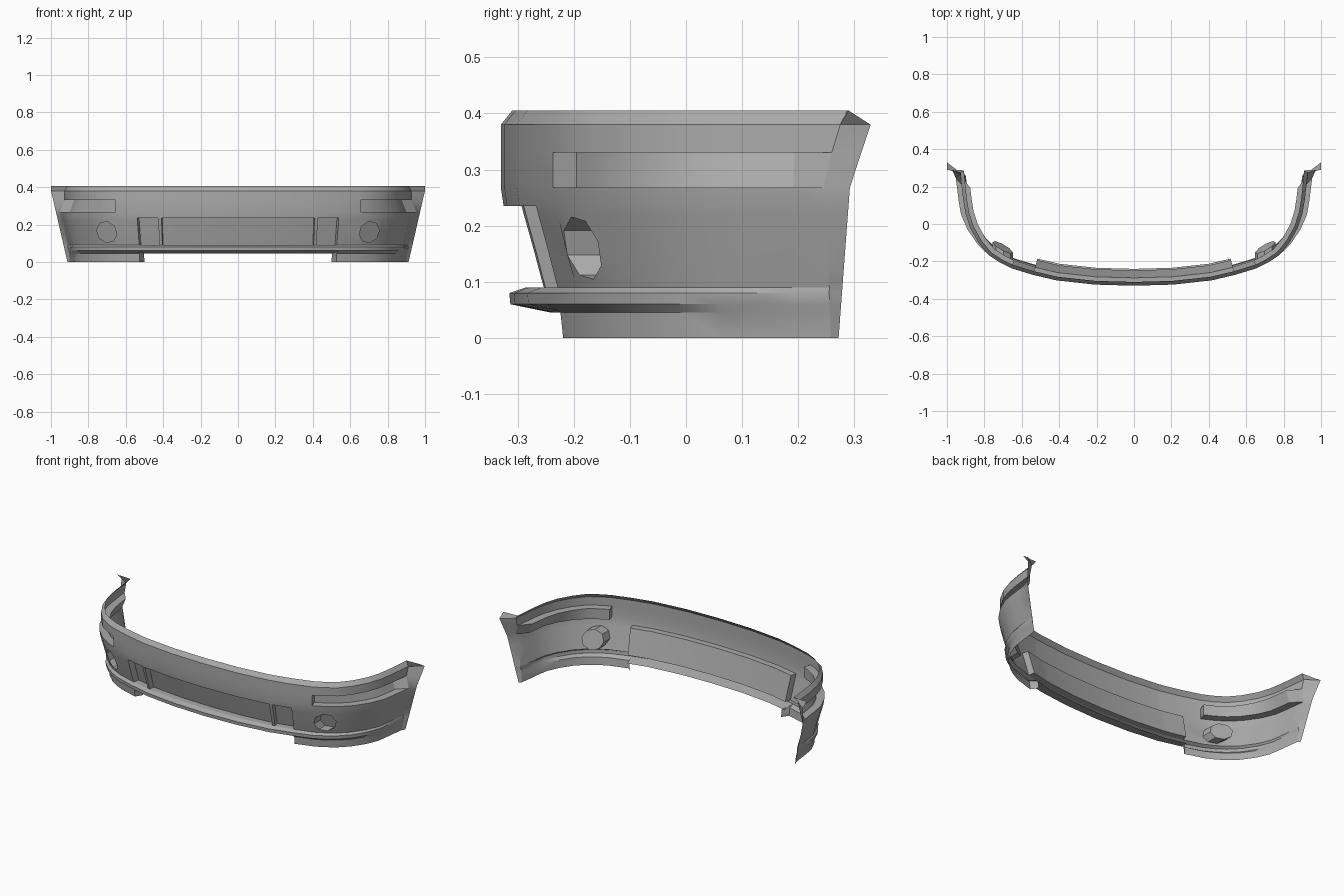
import bpy, bmesh, math
from mathutils import Vector

cube = bpy.data.objects.get("Cube")
if cube:
    bpy.data.objects.remove(cube)

grey = bpy.data.materials.new("bumper grey")
grey.use_nodes = True
colour = (0.4, 0.4, 0.4, 1)
grey.diffuse_color = colour
grey.node_tree.nodes["Principled BSDF"].inputs["Base Color"].default_value = colour

# Plan curve of the left half, from the centre round to the rear edge
PLAN = [(0, -.33), (.21, -.324), (.41, -.302), (.43, -.298), (.54, -.272),
        (.655, -.237), (.715, -.207), (.775, -.168), (.835, -.11), (.89, -.03),
        (.925, .05), (.937, .12), (.945, .185), (.953, .245), (.97, .29)]
# Height and inward offset of each row, top to bottom
ROWS = [(.405, .02), (.38, 0), (.33, 0), (.268, 0), (.235, .005), (.22, .009),
        (.16, .026), (.10, .042), (.09, .045), (.08, .046), (.06, .048),
        (.045, .05), (0, .055)]
LAST = len(PLAN) - 1
BOTTOM = len(ROWS) - 1


def inward(c):
    if c == 0:
        return Vector((0, 1, 0))
    a, b = PLAN[c - 1], PLAN[min(c + 1, LAST)]
    return Vector((a[1] - b[1], b[0] - a[0], 0)).normalized()


def skin(c, r, depth=0):
    z, off = ROWS[r]
    if c == LAST:
        # Rear edge flares outward towards the top
        y = .29 if r == 0 else .272 + .075 * z + max(0, z - .27) * .26
        return Vector((min(1, .912 + .23 * z), y, z))
    if r in (9, 10):
        off -= .031 * (1 - c / LAST)
    if r <= 2 and c >= 8:
        off += .025 * min(1, (c - 7) / 3)
    p = Vector((*PLAN[c], z)) + inward(c) * (off + depth)
    if c == LAST - 1:
        p.y += max(0, z - .3) * .3
    return p


def cell(c, r, depth=0):
    return [skin(c, r, depth), skin(c, r + 1, depth),
            skin(c + 1, r + 1, depth), skin(c + 1, r, depth)]


def border(c0, c1, r0, r1):
    """Grid points round a block, anticlockwise seen from outside."""
    return ([(c0, r) for r in range(r0, r1)] + [(c, r1) for c in range(c0, c1)]
            + [(c1, r) for r in range(r1, r0, -1)] + [(c, r0) for c in range(c1, c0, -1)])


def make(name, polygons):
    bm = bmesh.new()
    for poly in polygons:
        bm.faces.new([bm.verts.new(p) for p in poly])
    bmesh.ops.remove_doubles(bm, verts=bm.verts, dist=1e-4)
    mesh = bpy.data.meshes.new(name)
    bm.to_mesh(mesh)
    bm.free()
    mesh.materials.append(grey)
    ob = bpy.data.objects.new(name, mesh)
    bpy.context.collection.objects.link(ob)
    mirror = ob.modifiers.new("Mirror", "MIRROR")
    mirror.use_clip = True
    bpy.ops.object.select_all(action="DESELECT")
    bpy.context.view_layer.objects.active = ob
    ob.select_set(True)
    bpy.ops.object.shade_smooth_by_angle(angle=math.radians(28))
    return ob


def recess(name, block, depth):
    """Sunken floor plus the walls that join it to the skin."""
    c0, c1, r0, r1 = block
    polys = []
    for c in range(c0, c1):
        for r in range(r0, r1):
            polys.append([skin(a, b, depth(a)) for a, b in
                          ((c, r), (c, r + 1), (c + 1, r + 1), (c + 1, r))])
    ring = border(*block)
    for a, b in zip(ring, ring[1:] + ring[:1]):
        if a[0] == b[0] == 0:
            continue
        polys.append([skin(*a), skin(*b), skin(*b, depth(b[0])), skin(*a, depth(a[0]))])
    return make(name, polys)


GRILLE = (0, 4, 4, 8)
SLOT = (5, LAST - 1, 2, 3)
LAMP = (5, 7, 5, 7)


def inside(c, r, block):
    return block[0] <= c < block[1] and block[2] <= r < block[3]


# Main curved shell with its openings left free
shell = []
for c in range(LAST):
    for r in range(BOTTOM):
        if any(inside(c, r, b) for b in (GRILLE, SLOT, LAMP)) or (c < 4 and r >= 10):
            continue
        shell.append(cell(c, r))

# Eight-sided lamp opening, fitted to the block left free for it
ring = [skin(*g) for g in border(*LAMP)]
centre = skin(6, 6)
side = (skin(7, 6) - skin(5, 6)) / 2
rise = (skin(6, 5) - skin(6, 7)) / 2
rim = []
for i in range(8):
    a = math.radians(135 + 12 + 45 * i)
    rim.append(centre + side * math.cos(a) * .95 + rise * math.sin(a) * .95)
for i in range(8):
    j = (i + 1) % 8
    shell.append([ring[i], ring[j], rim[j], rim[i]])
make("bumper_shell", shell)

back = [p + Vector((0, .06, 0)) for p in rim]
make("lamp_recess", [[rim[i], rim[(i + 1) % 8], back[(i + 1) % 8], back[i]]
                     for i in range(8)] + [back])

# Sunken grille and side indicator slot
recess("grille_recess", GRILLE, lambda c: .037)
recess("indicator_slot", SLOT, lambda c: 0 if c == LAST - 1 else .045)

# Upright rib between the centre grille and the outer pocket
rib = []
for r in range(4, 8):
    rib.append(cell(2, r, .004))
    for c in (2, 3):
        rib.append([skin(c, r, .004), skin(c, r, .037),
                    skin(c, r + 1, .037), skin(c, r + 1, .004)])
make("grille_divider", rib)

# Underside of the lip between the two skirts
make("lip_underside", [[skin(c, 10), skin(c, 11, .04), skin(c + 1, 11, .04), skin(c + 1, 10)]
                       for c in range(4)])

# Return flange closing the inner end of each skirt
top, low = skin(4, 10), skin(4, 12)
shift = Vector((-.025, .04, 0))
make("skirt_end", [[top, skin(4, 11), skin(4, 11) + shift],
                   [skin(4, 11), low, low + shift, skin(4, 11) + shift]])
